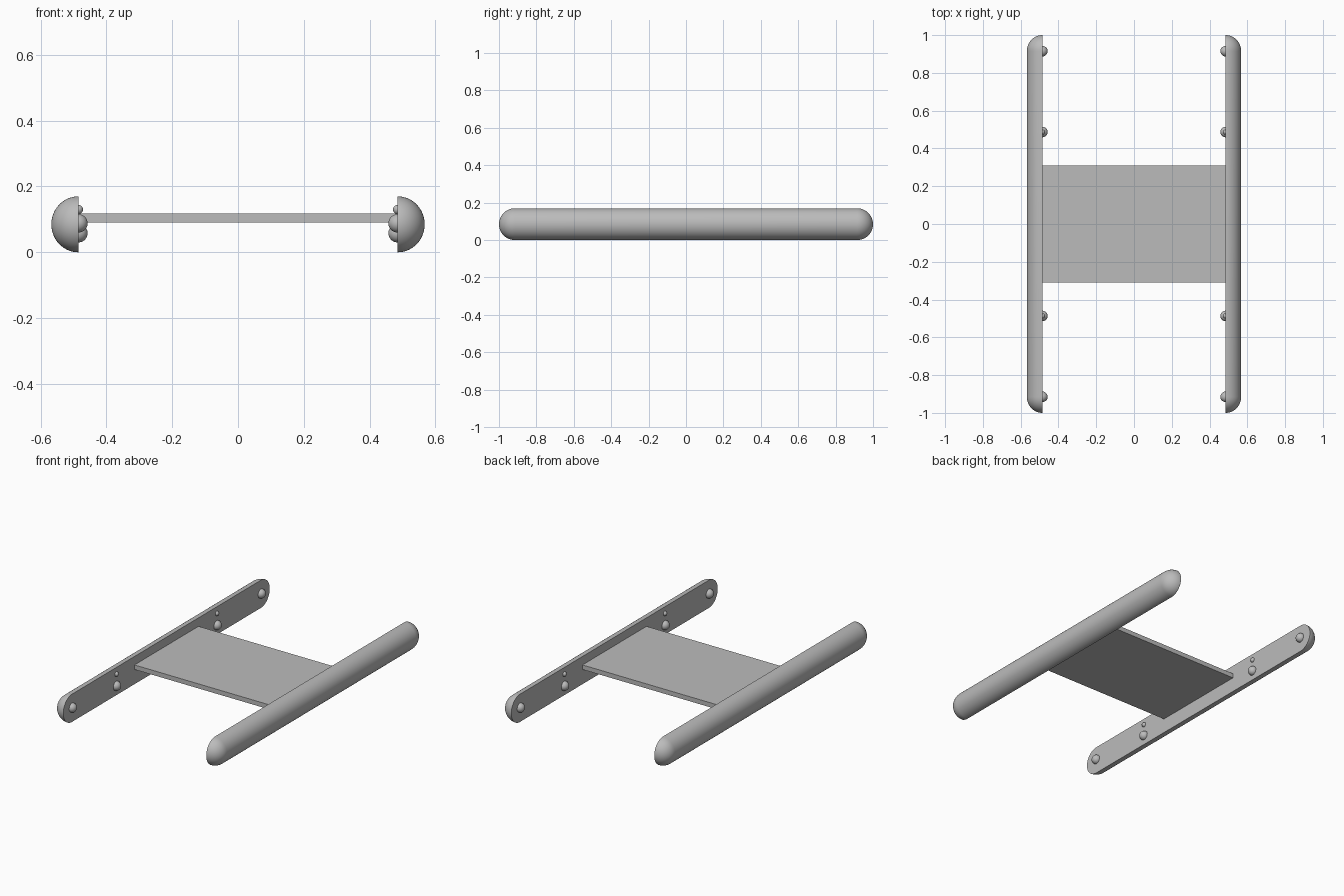
import bpy, bmesh
from math import pi, sin, cos, radians
from mathutils import Matrix

cube = bpy.data.objects.get("Cube")
if cube:
    bpy.data.objects.remove(cube, do_unlink=True)

grey = bpy.data.materials.new("plain grey")
grey.use_nodes = True
colour = (0.5, 0.5, 0.5, 1)
grey.diffuse_color = colour
grey.node_tree.nodes["Principled BSDF"].inputs["Base Color"].default_value = colour

RADIUS = 0.085      # rail radius, also the height of its axis
INNER = 0.485       # x of the flat inner face of each rail
HALF = 1.0 - RADIUS  # half length of the straight part of a rail


def finish(bm, name, smooth=True):
    bmesh.ops.recalc_face_normals(bm, faces=bm.faces[:])
    mesh = bpy.data.meshes.new(name)
    bm.to_mesh(mesh)
    bm.free()
    mesh.materials.append(grey)
    obj = bpy.data.objects.new(name, mesh)
    bpy.context.collection.objects.link(obj)
    if smooth:
        bpy.ops.object.select_all(action='DESELECT')
        obj.select_set(True)
        bpy.context.view_layer.objects.active = obj
        bpy.ops.object.shade_smooth_by_angle(angle=radians(35))
    return obj


def rail(name, side):
    """Half capsule along y: a round-ended profile spun half a turn."""
    bm = bmesh.new()
    steps = 12
    arc = [i * pi / 2 / steps for i in range(steps + 1)]
    outline = [(RADIUS * cos(a), HALF + RADIUS * sin(a)) for a in reversed(arc)]
    outline += [(x, -y) for x, y in reversed(outline)]
    verts = [bm.verts.new((0, y, r)) for r, y in outline]
    edges = [bm.edges.new(pair) for pair in zip(verts, verts[1:])]
    bmesh.ops.spin(bm, geom=verts + edges, axis=(0, 1, 0), cent=(0, 0, 0),
                   angle=pi, steps=32)
    bmesh.ops.remove_doubles(bm, verts=bm.verts[:], dist=0.0001)
    # Close the flat inner face
    rim = [e for e in bm.edges if e.is_boundary]
    bmesh.ops.contextual_create(bm, geom=rim)
    # Mirror for the right side
    bm.transform(Matrix.Translation((side * INNER, 0, RADIUS)) @
                 Matrix.Diagonal((side * 0.97, 1, 1, 1)))
    return finish(bm, name)


def stud(name, x, y, z, radius):
    bm = bmesh.new()
    bmesh.ops.create_uvsphere(bm, u_segments=24, v_segments=16, radius=radius,
                              matrix=Matrix.Translation((x, y, z)))
    return finish(bm, name)


# Rails with their studs
for side, label in ((1, "left"), (-1, "right")):
    rail(label + "_rail", side)
    for end, where in ((-1, "front"), (1, "back")):
        prefix = label + "_" + where
        stud(prefix + "_end_stud", side * INNER, end * 0.915, 0.088, 0.028)
        stud(prefix + "_lower_stud", side * INNER, end * 0.487, 0.058, 0.028)
        stud(prefix + "_small_stud", side * INNER, end * 0.487, 0.13, 0.014)

# Flat panel joining the rails
bm = bmesh.new()
bmesh.ops.create_cube(bm, size=1, matrix=Matrix.Translation((0, 0, 0.104)) @
                      Matrix.Diagonal((2 * INNER, 0.62, 0.028, 1)))
finish(bm, "centre_panel", smooth=False)
